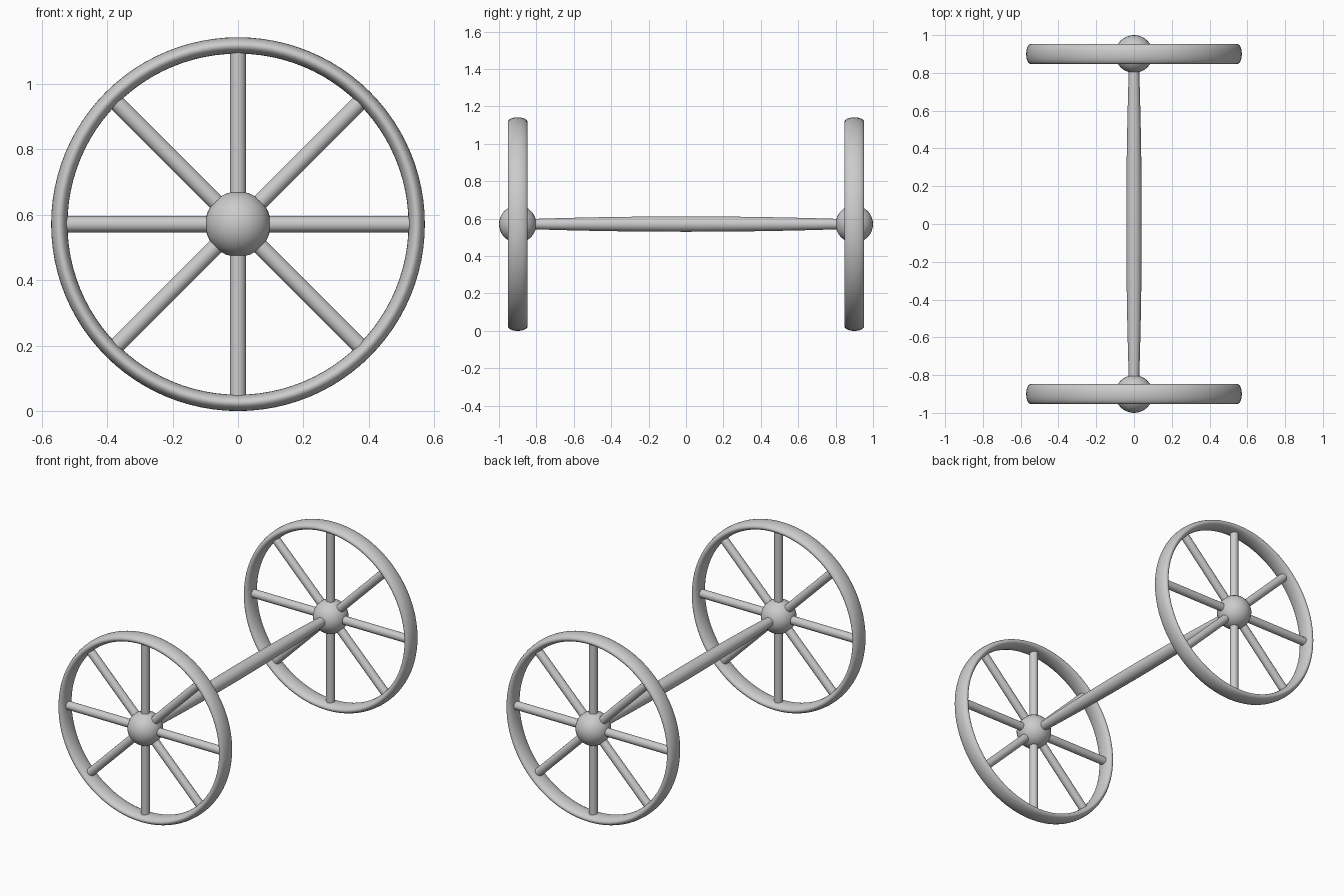
import bpy, bmesh, math
from mathutils import Matrix, Vector

if "Cube" in bpy.data.objects:
    bpy.data.objects.remove(bpy.data.objects["Cube"])

R = 0.571      # wheel outer radius = axle height
WY = 0.9       # wheel position along y


def make(name, bm, loc):
    bmesh.ops.recalc_face_normals(bm, faces=bm.faces)
    me = bpy.data.meshes.new(name)
    bm.to_mesh(me)
    bm.free()
    ob = bpy.data.objects.new(name, me)
    ob.location = loc
    bpy.context.collection.objects.link(ob)
    bpy.ops.object.select_all(action='DESELECT')
    ob.select_set(True)
    bpy.context.view_layer.objects.active = ob
    bpy.ops.object.shade_smooth_by_angle(angle=math.radians(40))
    return ob


def lathe(name, profile, loc, steps, closed):
    """Spin (radius, y) points around the y axis."""
    bm = bmesh.new()
    vs = [bm.verts.new((r, y, 0)) for r, y in profile]
    pairs = list(zip(vs, vs[1:])) + ([(vs[-1], vs[0])] if closed else [])
    edges = [bm.edges.new(p) for p in pairs]
    bmesh.ops.spin(bm, geom=vs + edges, cent=(0, 0, 0), axis=(0, 1, 0),
                   angle=math.tau, steps=steps, use_duplicate=False)
    bmesh.ops.remove_doubles(bm, verts=bm.verts, dist=1e-5)
    return make(name, bm, loc)


for side, y in (("front", -WY), ("back", WY)):
    loc = (0, y, R)

    # rim: ring with an oval cross-section, wider along the axle
    oval = [(R - 0.025 + 0.025 * math.cos(a), 0.053 * math.sin(a))
            for a in (math.tau * i / 24 for i in range(24))]
    lathe(side + "_rim", oval, loc, 96, True)

    # ball hub
    bm = bmesh.new()
    bmesh.ops.create_uvsphere(bm, u_segments=32, v_segments=16, radius=0.1)
    make(side + "_hub", bm, loc)

    # eight round spokes from the hub into the rim
    bm = bmesh.new()
    for i in range(8):
        turn = Matrix.Rotation(math.tau * i / 8, 4, 'Y')
        bmesh.ops.create_cone(bm, cap_ends=True, segments=24, radius1=0.025,
                              radius2=0.025, depth=0.48,
                              matrix=turn @ Matrix.Translation((0, 0, 0.29)))
    make(side + "_spokes", bm, loc)

# axle: long bar, slightly fatter in the middle
bar = [(0.041 - 0.02 * y * y, y) for y in (0.86 * i / 8 for i in range(-8, 9))]
lathe("axle", [(0, -0.86)] + bar + [(0, 0.86)], (0, 0, R), 32, False)
